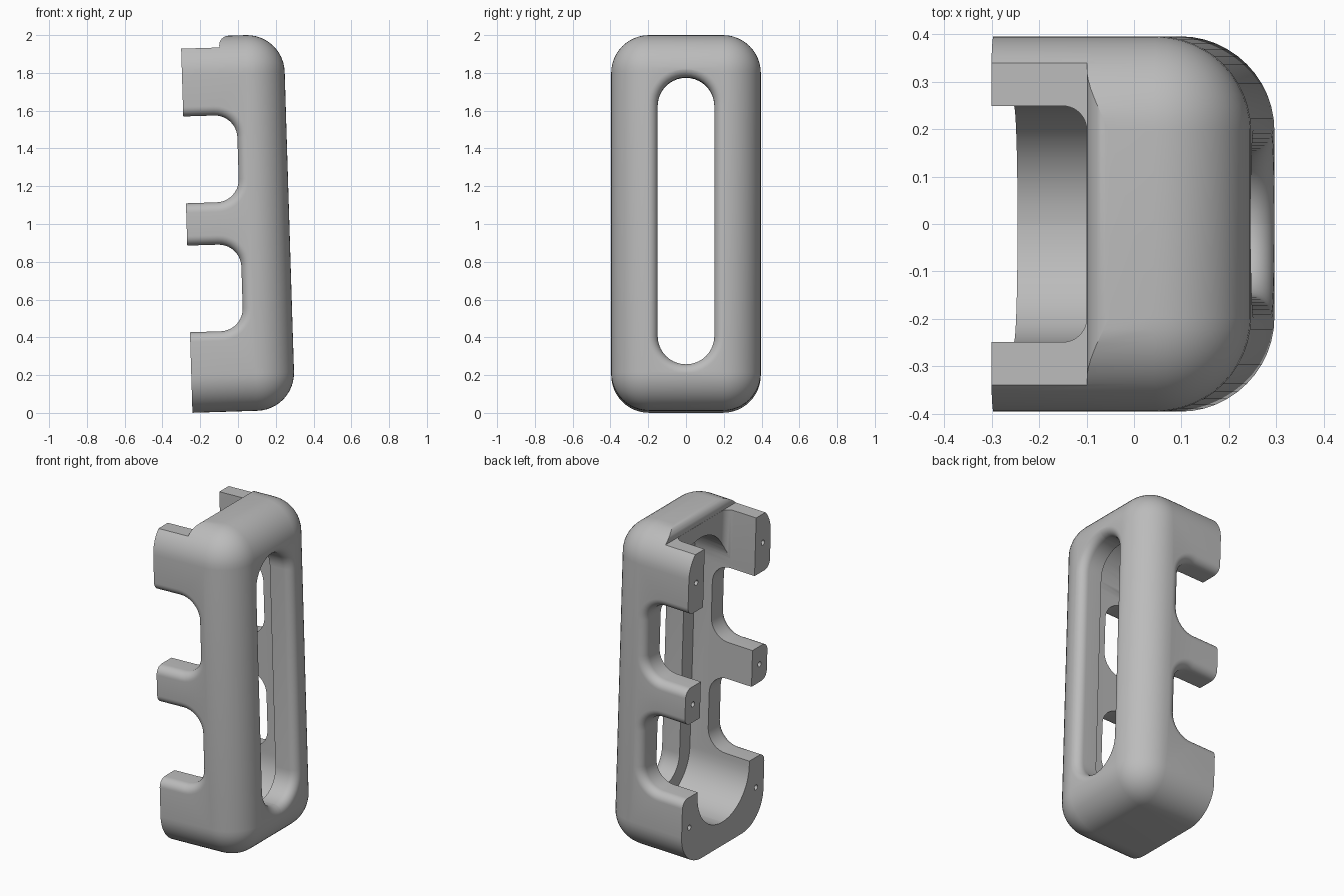
import bpy, bmesh, math
from mathutils import Matrix, Vector

if "Cube" in bpy.data.objects:
    bpy.data.objects.remove(bpy.data.objects["Cube"])

FRONT, BACK, WIDTH = 0.272, -0.272, 0.396     # local, before tilting
BOTTOM, TOP, MID = 0.0085, 1.998, 1.006
FAR = 0.7                                     # safely outside the body
EASE = 0.05                                   # rounding of cut rims


def to_object(bm, name):
    bmesh.ops.recalc_face_normals(bm, faces=bm.faces)
    mesh = bpy.data.meshes.new(name)
    bm.to_mesh(mesh)
    bm.free()
    obj = bpy.data.objects.new(name, mesh)
    bpy.context.collection.objects.link(obj)
    return obj


def rounded_rect(u0, u1, v0, v1, radius, grow, steps=10):
    """Outline of a rounded rectangle, offset outward by grow."""
    r = radius + grow
    u0, u1, v0, v1 = u0 - grow + r, u1 + grow - r, v0 - grow + r, v1 + grow - r
    points = []
    for k, (u, v) in enumerate([(u1, v1), (u0, v1), (u0, v0), (u1, v0)]):
        for i in range(steps + 1):
            a = math.pi / 2 * (k + i / steps)
            points.append((u + r * math.cos(a), v + r * math.sin(a)))
    return points


def flare(surface, direction):
    """Stations (position, offset) that round a rim over toward a surface."""
    out = []
    for i in range(9):
        a = math.pi / 2 * i / 8
        out.append((surface - direction * EASE * (1 - math.sin(a)), EASE * (1 - math.cos(a))))
    return out + [(direction * FAR + surface, EASE)]


def loft_cutter(name, axis, rect, radius, stations):
    """Solid lofted along an axis from offset rounded rectangles."""
    place = {"x": lambda u, v, w: (w, u, v),
             "y": lambda u, v, w: (u, w, v),
             "z": lambda u, v, w: (u, v, w)}[axis]
    bm = bmesh.new()
    rings = [[bm.verts.new(place(u, v, w)) for u, v in rounded_rect(*rect, radius, grow)]
             for w, grow in stations]
    for a, b in zip(rings, rings[1:]):
        for i in range(len(a)):
            j = (i + 1) % len(a)
            bm.faces.new((a[i], a[j], b[j], b[i]))
    bm.faces.new(rings[0])
    bm.faces.new(rings[-1])
    return to_object(bm, name)


# Body: block rounded everywhere except around its back face
bm = bmesh.new()
bmesh.ops.create_cube(bm, size=1)
for v in bm.verts:
    v.co = Vector((FRONT if v.co.x > 0 else BACK,
                   math.copysign(WIDTH, v.co.y),
                   TOP if v.co.z > 0 else BOTTOM))
edges = [e for e in bm.edges if max(v.co.x for v in e.verts) > 0]
bmesh.ops.bevel(bm, geom=edges, offset=0.2, offset_type='OFFSET', segments=12,
                profile=0.5, affect='EDGES')
body = to_object(bm, "bracket_body")

# Hollow interior, open at the back
cutters = [loft_cutter("cavity_cutter", "x", (-0.25, 0.25, 0.155, 1.85), 0.2499,
                       [(-FAR, 0), (0.13, 0)])]

# Long eased slot through the front wall
cutters.append(loft_cutter("slot_cutter", "x", (-0.15, 0.15, 0.25, 1.77), 0.1499,
                           [(0, 0)] + flare(FRONT, 1)))

# Two side windows with eased outer rims
both_sides = flare(-WIDTH, -1)[::-1] + flare(WIDTH, 1)
for name, low, high in (("lower", 0.435, 0.894), ("upper", 1.118, 1.578)):
    cutters.append(loft_cutter(name + "_window_cutter", "y", (-FAR, 0.011, low, high),
                               0.12, both_sides))

# Gap between the top posts, and the step down onto them
cutters.append(loft_cutter("top_gap_cutter", "z", (-FAR, -0.071, -0.249, 0.249), 0.05,
                           [(1.5, 0), (1.946, 0)]))
cutters.append(loft_cutter("top_step_cutter", "z", (-FAR, -0.07, -FAR, FAR), 0.05,
                           [(1.937, 0)] + flare(TOP, 1)))

# Screw holes in the six post ends
for z in (0.245, MID, 1.757):
    for side in (-1, 1):
        bm = bmesh.new()
        bmesh.ops.create_cone(bm, cap_ends=True, segments=16, radius1=0.016,
                              radius2=0.016, depth=0.3,
                              matrix=Matrix.Translation((BACK, side * 0.322, z))
                              @ Matrix.Rotation(math.pi / 2, 4, 'Y'))
        cutters.append(to_object(bm, "screw_hole_cutter"))

bpy.ops.object.select_all(action='DESELECT')
body.select_set(True)
bpy.context.view_layer.objects.active = body
for cutter in cutters:
    cutter.hide_render = True
    mod = body.modifiers.new("cut", 'BOOLEAN')
    mod.operation = 'DIFFERENCE'
    mod.solver = 'EXACT'
    mod.object = cutter
    bpy.ops.object.modifier_apply(modifier=mod.name)
    bpy.data.objects.remove(cutter)

# Slight backward lean
pivot = Matrix.Translation((0, 0, 1))
body.data.transform(pivot @ Matrix.Rotation(-0.031, 4, 'Y') @ pivot.inverted())

# Plain grey finish
grey = bpy.data.materials.new("plain_grey")
grey.use_nodes = True
colour = (0.5, 0.5, 0.5, 1)
grey.diffuse_color = colour
grey.node_tree.nodes["Principled BSDF"].inputs["Base Color"].default_value = colour
body.data.materials.clear()
body.data.materials.append(grey)
bpy.ops.object.shade_smooth_by_angle(angle=math.radians(30))
